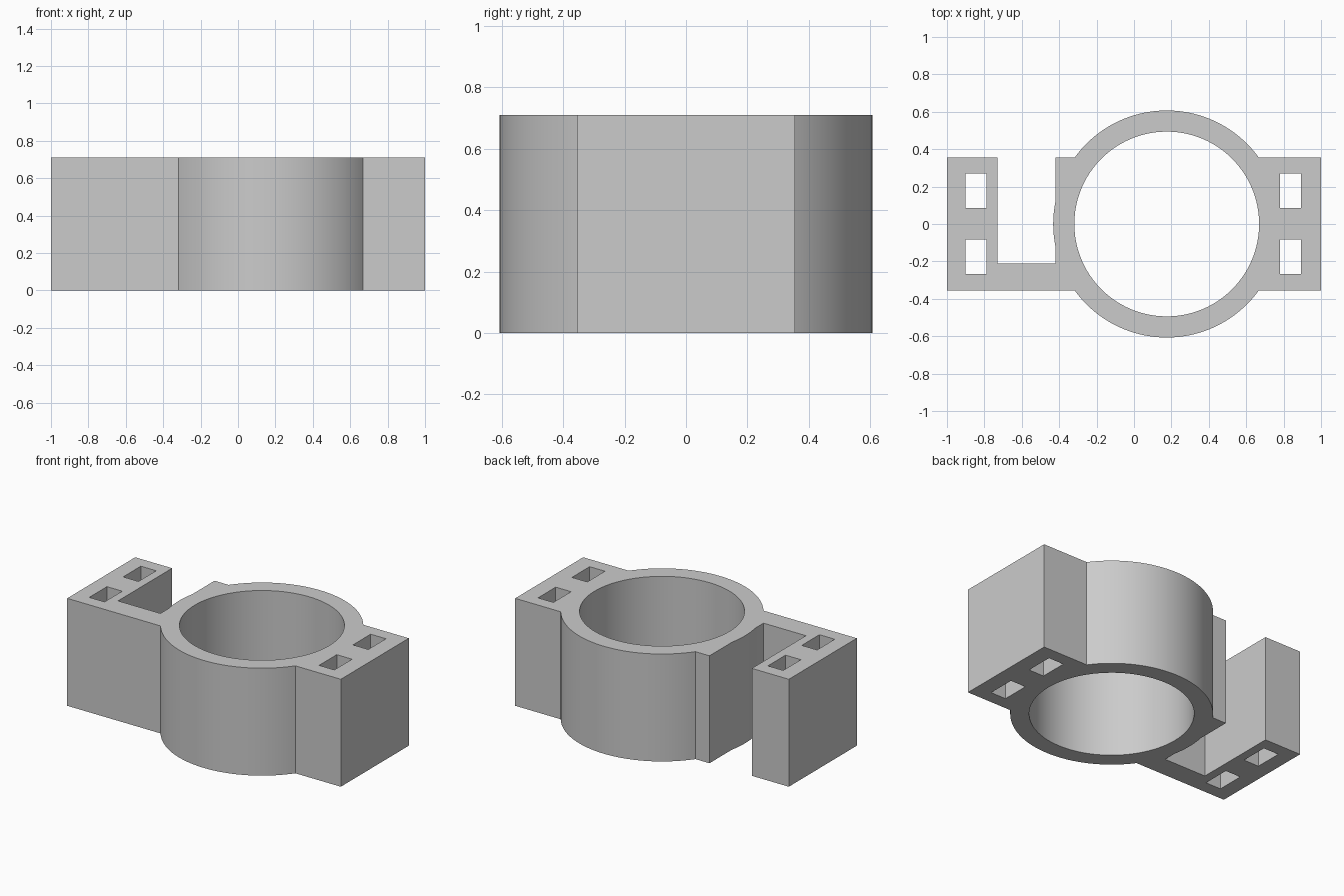
import bpy, bmesh
from math import pi, sin, cos, asin, acos, radians

cube = bpy.data.objects.get("Cube")
if cube:
    bpy.data.objects.remove(cube, do_unlink=True)

HEIGHT = 0.71
HALF_DEPTH = 0.355
CENTRE_X = 0.175
OUTER, INNER = 0.607, 0.494
SLOT_LEFT, SLOT_RIGHT, SLOT_END = -0.73, -0.42, -0.21


def arc(radius, start, end, steps):
    """Points along an arc around the ring centre."""
    angles = [start + (end - start) * i / steps for i in range(steps + 1)]
    return [(CENTRE_X + radius * cos(a), radius * sin(a)) for a in angles]


def rectangle(x0, x1, y0, y1):
    return [(x0, y0), (x1, y0), (x1, y1), (x0, y1)]


# Outline: ring with a lug each side, and a slot open to the back
lug = asin(HALF_DEPTH / OUTER)
bulge = acos((CENTRE_X - SLOT_RIGHT) / OUTER)
outline = (
    [(-1, -HALF_DEPTH)]
    + arc(OUTER, pi + lug, 2 * pi - lug, 48)
    + [(1, -HALF_DEPTH), (1, HALF_DEPTH)]
    + arc(OUTER, lug, pi - lug, 48)
    + [(SLOT_RIGHT, HALF_DEPTH)]
    + arc(OUTER, pi - bulge, pi + bulge, 8)
    + [(SLOT_RIGHT, SLOT_END), (SLOT_LEFT, SLOT_END),
       (SLOT_LEFT, HALF_DEPTH), (-1, HALF_DEPTH)]
)

# Bore and the four rectangular through holes
loops = [outline, arc(INNER, 0, 2 * pi, 96)[:-1]]
for x0, x1 in ((-0.9, -0.788), (0.78, 0.892)):
    for y0, y1 in ((-0.268, -0.083), (0.086, 0.271)):
        loops.append(rectangle(x0, x1, y0, y1))

# Fill the profile and extrude it upward
bm = bmesh.new()
edges = []
for points in loops:
    verts = [bm.verts.new((x, y, 0)) for x, y in points]
    for i, v in enumerate(verts):
        edges.append(bm.edges.new((v, verts[(i + 1) % len(verts)])))
bmesh.ops.triangle_fill(bm, use_beauty=True, use_dissolve=False, edges=edges)
extruded = bmesh.ops.extrude_face_region(bm, geom=bm.faces[:], use_keep_orig=True)
top = [g for g in extruded["geom"] if isinstance(g, bmesh.types.BMVert)]
bmesh.ops.translate(bm, vec=(0, 0, HEIGHT), verts=top)
bmesh.ops.recalc_face_normals(bm, faces=bm.faces[:])

mesh = bpy.data.meshes.new("clamp_bracket")
bm.to_mesh(mesh)
bm.free()
bracket = bpy.data.objects.new("clamp_bracket", mesh)
bpy.context.collection.objects.link(bracket)

# Plain grey material
grey = bpy.data.materials.new("light_grey")
grey.use_nodes = True
colour = (0.6, 0.6, 0.6, 1)
grey.diffuse_color = colour
grey.node_tree.nodes["Principled BSDF"].inputs["Base Color"].default_value = colour
mesh.materials.append(grey)

# Smooth the curved walls, keep the corners sharp
bpy.context.view_layer.objects.active = bracket
bracket.select_set(True)
bpy.ops.object.shade_smooth_by_angle(angle=radians(25))
